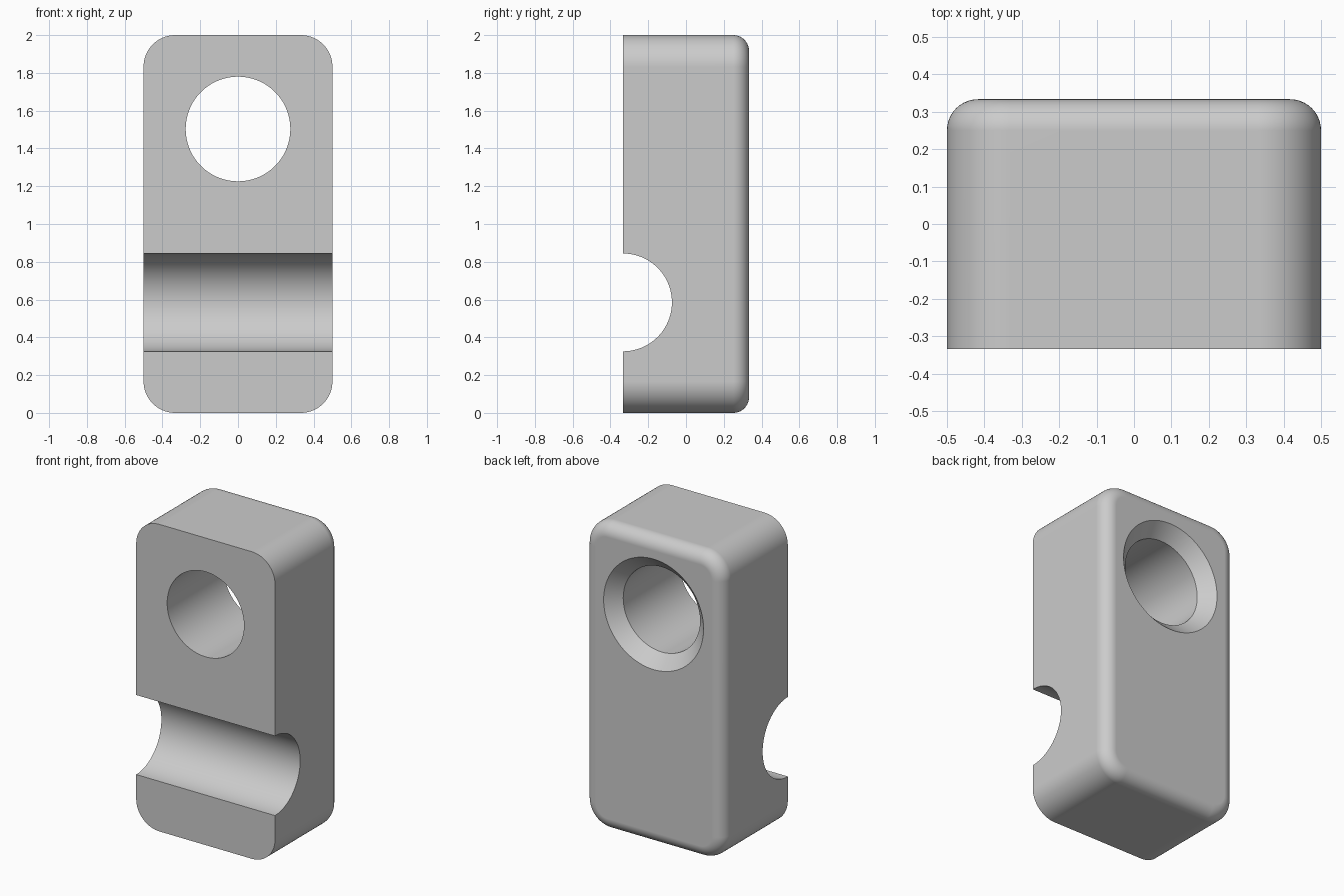
import bpy, bmesh, math
from mathutils import Matrix

W, D, H = 1.0, 0.667, 2.0
CORNER, FILLET = 0.167, 0.083
HOLE_Z, HOLE_R, SINK = 1.503, 0.277, 0.083
GROOVE_Z, GROOVE_R = 0.585, 0.259

cube = bpy.data.objects.get("Cube")
if cube:
    bpy.data.objects.remove(cube, do_unlink=True)

grey = bpy.data.materials.new("plain grey")
grey.use_nodes = True
colour = (0.6, 0.6, 0.6, 1)
grey.diffuse_color = colour
grey.node_tree.nodes["Principled BSDF"].inputs["Base Color"].default_value = colour


def make_object(name, bm):
    bmesh.ops.recalc_face_normals(bm, faces=bm.faces)
    mesh = bpy.data.meshes.new(name)
    bm.to_mesh(mesh)
    bm.free()
    mesh.materials.append(grey)
    obj = bpy.data.objects.new(name, mesh)
    bpy.context.collection.objects.link(obj)
    return obj


def lathe(name, profile, matrix, sides=96):
    """Closed solid turned about local z from (radius, height) points."""
    bm = bmesh.new()
    rings = [[bm.verts.new((r * math.cos(a), r * math.sin(a), z))
              for a in (2 * math.pi * i / sides for i in range(sides))]
             for r, z in profile]
    for low, high in zip(rings, rings[1:]):
        for i in range(sides):
            j = (i + 1) % sides
            bm.faces.new((low[i], low[j], high[j], high[i]))
    bm.faces.new(rings[0])
    bm.faces.new(rings[-1])
    bm.transform(matrix)
    return make_object(name, bm)


# Block with rounded upright corners
bm = bmesh.new()
bmesh.ops.create_cube(bm, size=1, matrix=Matrix.Translation((0, 0, H / 2)) @ Matrix.Diagonal((W, D, H, 1)))
depth_edges = [e for e in bm.edges if abs(e.verts[0].co.y - e.verts[1].co.y) > 0.1]
bmesh.ops.bevel(bm, geom=depth_edges, offset=CORNER, segments=16, profile=0.5, affect='EDGES')

# Fillet around the back rim
rim = [e for e in bm.edges if all(v.co.y > D / 2 - 0.001 for v in e.verts)]
bmesh.ops.bevel(bm, geom=rim, offset=FILLET, segments=10, profile=0.5, affect='EDGES')
block = make_object("clamp_block", bm)

# Countersunk through hole, widening at the back
back = D / 2
hole = lathe("hole_cutter",
             [(HOLE_R, -back - 0.1), (HOLE_R, back - SINK), (HOLE_R + SINK + 0.1, back + 0.1)],
             Matrix.Translation((0, 0, HOLE_Z)) @ Matrix.Rotation(-math.pi / 2, 4, 'X'))

# Half-round groove across the front
groove = lathe("groove_cutter", [(GROOVE_R, -W), (GROOVE_R, W)],
               Matrix.Translation((0, -D / 2, GROOVE_Z)) @ Matrix.Rotation(math.pi / 2, 4, 'Y'))

bpy.ops.object.select_all(action='DESELECT')
bpy.context.view_layer.objects.active = block
block.select_set(True)
for cutter in (hole, groove):
    cut = block.modifiers.new(cutter.name, 'BOOLEAN')
    cut.operation = 'DIFFERENCE'
    cut.solver = 'EXACT'
    cut.object = cutter
    bpy.ops.object.modifier_apply(modifier=cut.name)
    bpy.data.objects.remove(cutter, do_unlink=True)

# Smooth rounds with crisp cut edges
bpy.ops.object.shade_smooth_by_angle(angle=math.radians(30))
normals = block.modifiers.new("flat_faces", 'WEIGHTED_NORMAL')
normals.keep_sharp = True
